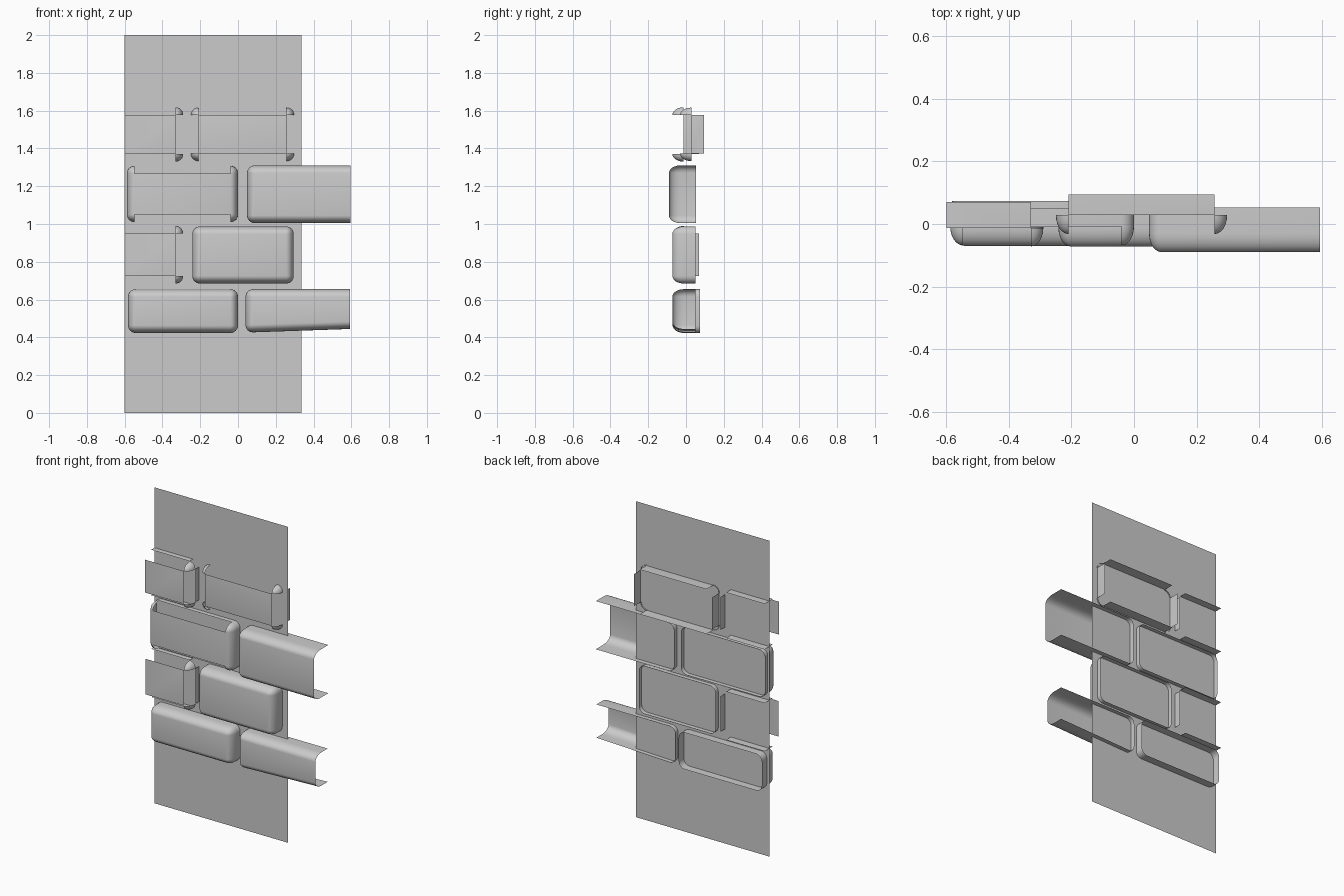
import bpy, bmesh, math
from mathutils import Vector

if "Cube" in bpy.data.objects:
    bpy.data.objects.remove(bpy.data.objects["Cube"])

N = 6  # segments per rounded edge


def finish(name, bm):
    me = bpy.data.meshes.new(name)
    bm.to_mesh(me)
    bm.free()
    ob = bpy.data.objects.new(name, me)
    bpy.context.collection.objects.link(ob)
    for p in me.polygons:
        p.use_smooth = True
    bpy.context.view_layer.objects.active = ob
    ob.select_set(True)
    bpy.ops.object.shade_smooth_by_angle(angle=math.radians(35))
    ob.select_set(False)
    return ob


def brick(name, x0, x1, z0, z1, front, back, gaps="", cut=None, slope=0.0,
          back_corners=True, r=0.04, depth=0.06):
    """Back-open rounded shell. gaps: front edge strips left out (t, l, b, r)."""
    bm = bmesh.new()
    # corner centres, counter-clockwise from top right; the strip after each
    # corner is top, left, bottom, right
    centres = [(x1 - r, z1 - r), (x0 + r, z1 - r), (x0 + r, z0 + r), (x1 - r, z0 + r)]
    levels = [(r * math.sin(a), front + depth * (1 - math.cos(a)))
              for a in (math.pi / 2 * k / N for k in range(N + 1))]
    levels.append((r, back))
    rings = []
    for rad, y in levels:
        ring = []
        for c, (cx, cz) in enumerate(centres):
            for k in range(N + 1):
                a = math.pi / 2 * (c + k / N)
                ring.append(bm.verts.new((cx + rad * math.cos(a), y, cz + rad * math.sin(a))))
        rings.append(ring)
    total = 4 * (N + 1)
    for lv in range(len(rings) - 1):
        wall = lv == len(rings) - 2
        for i in range(total):
            strip = i % (N + 1) == N
            if strip and not wall and "tlbr"[i // (N + 1)] in gaps:
                continue
            if wall and not strip and not back_corners:
                continue
            j = (i + 1) % total
            bm.faces.new((rings[lv][i], rings[lv][j], rings[lv + 1][j], rings[lv + 1][i]))
    # front panel
    bm.faces.new([rings[0][c * (N + 1)] for c in range(4)])
    bmesh.ops.remove_doubles(bm, verts=bm.verts[:], dist=1e-5)
    bmesh.ops.dissolve_degenerate(bm, edges=bm.edges[:], dist=1e-6)
    # make every face look outward
    mid = Vector(((x0 + x1) / 2, back, (z0 + z1) / 2))
    bm.normal_update()
    for f in bm.faces:
        if f.normal.dot(f.calc_center_median() - mid) < 0:
            f.normal_flip()
    # half bricks are sliced open at the wall end
    if cut is not None:
        bmesh.ops.bisect_plane(bm, geom=bm.verts[:] + bm.edges[:] + bm.faces[:],
                               plane_co=(cut, 0, 0), plane_no=(math.copysign(1, cut), 0, 0),
                               clear_outer=True)
    for v in bm.verts:
        if v.co.z < (z0 + z1) / 2:
            v.co.z += slope * (v.co.x - x0)
    loose = [v for v in bm.verts if not v.link_faces]
    bmesh.ops.delete(bm, geom=loose, context="VERTS")
    return finish(name, bm)


# mortar backing sheet
bm = bmesh.new()
bm.faces.new([bm.verts.new(c) for c in
              ((-0.6, 0.022, 0), (0.335, 0.022, 0), (0.335, 0.022, 2), (-0.6, 0.022, 2))])
finish("mortar_sheet", bm)

# top row
brick("row1_half_brick", -0.8, -0.29, 1.33, 1.618, -0.072, 0.07, "tlbr", cut=-0.6, back_corners=False)
brick("row1_brick", -0.25, 0.298, 1.333, 1.616, -0.032, 0.095, "tlbr", back_corners=False)
# second row
brick("row2_brick", -0.588, 0.0, 1.01, 1.308, -0.068, 0.05, "tb")
brick("row2_half_brick", 0.048, 0.8, 1.005, 1.31, -0.09, 0.053, cut=0.595)
# third row
brick("row3_half_brick", -0.8, -0.29, 0.685, 0.99, -0.07, 0.07, "tlbr", cut=-0.6, back_corners=False)
brick("row3_brick", -0.242, 0.295, 0.685, 0.987, -0.072, 0.05)
# bottom row
brick("row4_brick", -0.582, 0.0, 0.423, 0.655, -0.07, 0.073)
brick("row4_half_brick", 0.04, 0.8, 0.425, 0.655, -0.072, 0.05, cut=0.593, slope=0.035)
